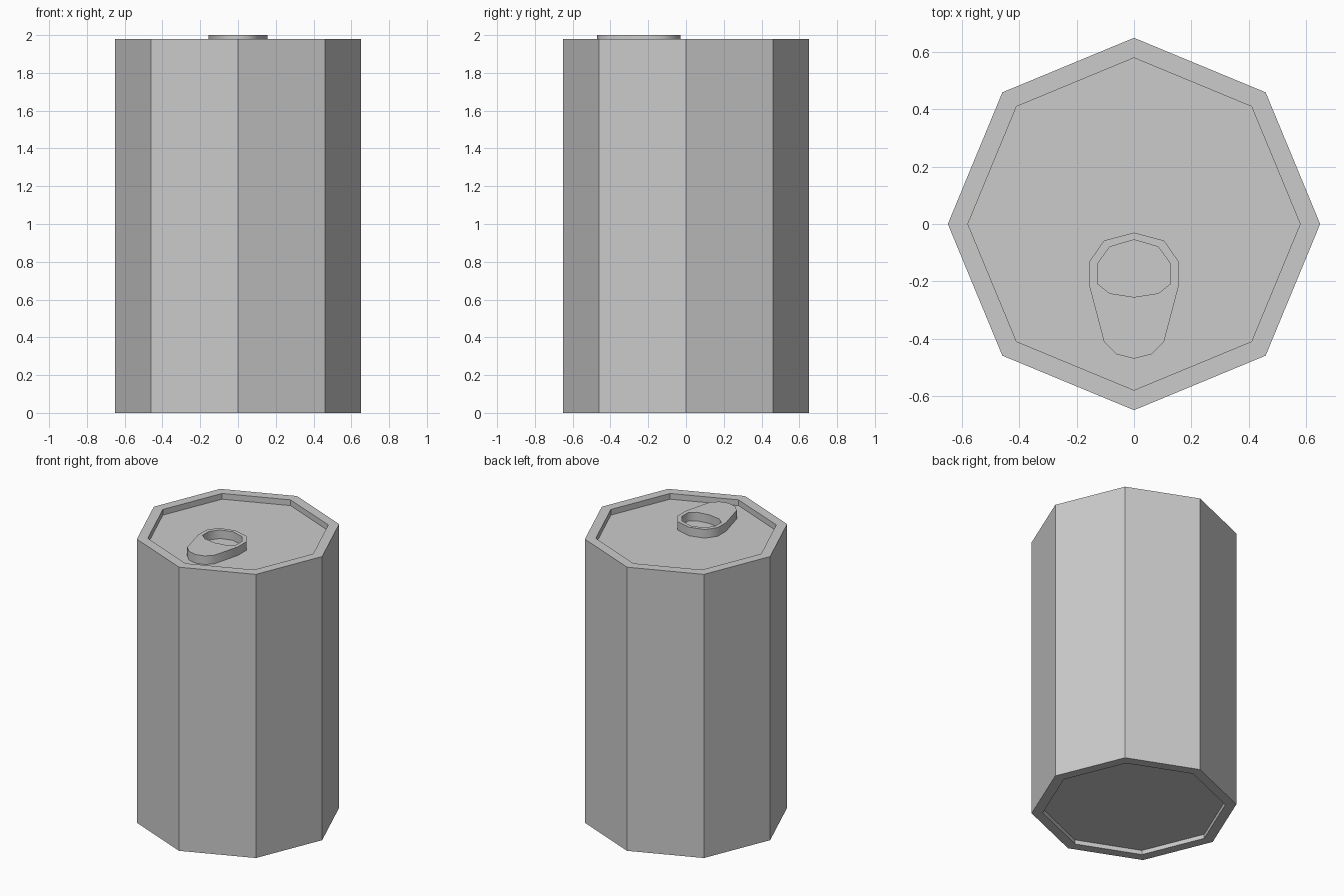
import bpy, bmesh
from math import cos, sin, tau

if "Cube" in bpy.data.objects:
    bpy.data.objects.remove(bpy.data.objects["Cube"])

SIDES = 8


def lathe(name, profile):
    """Revolve (radius, z) points around z as a closed, flat-sided solid."""
    bm = bmesh.new()
    rings = [[bm.verts.new((r * cos(tau * i / SIDES), r * sin(tau * i / SIDES), z))
              for i in range(SIDES)] for r, z in profile]
    for lower, upper in zip(rings, rings[1:]):
        for i in range(SIDES):
            j = (i + 1) % SIDES
            bm.faces.new((lower[i], lower[j], upper[j], upper[i]))
    bm.faces.new(rings[0][::-1])
    bm.faces.new(rings[-1])
    bmesh.ops.recalc_face_normals(bm, faces=bm.faces)
    mesh = bpy.data.meshes.new(name)
    bm.to_mesh(mesh)
    bm.free()
    obj = bpy.data.objects.new(name, mesh)
    bpy.context.collection.objects.link(obj)
    return obj


def plate(name, half_outlines, z0, z1):
    """Extrude mirrored half outlines; inner outlines become holes."""
    curve = bpy.data.curves.new(name, 'CURVE')
    curve.dimensions = '2D'
    curve.fill_mode = 'BOTH'
    curve.extrude = (z1 - z0) / 2
    for half in half_outlines:
        pts = half + [(-x, y) for x, y in reversed(half[1:-1])]
        spline = curve.splines.new('POLY')
        spline.points.add(len(pts) - 1)
        for p, (x, y) in zip(spline.points, pts):
            p.co = (x, y, 0, 1)
        spline.use_cyclic_u = True
    obj = bpy.data.objects.new(name, curve)
    obj.location.z = (z0 + z1) / 2
    bpy.context.collection.objects.link(obj)
    bpy.context.view_layer.objects.active = obj
    obj.select_set(True)
    bpy.ops.object.convert(target='MESH')
    bpy.context.object.select_set(False)


# Can body with recessed base and lid
lathe("can_body", [(0.58, 0.03), (0.58, 0), (0.65, 0),
                   (0.65, 1.98), (0.58, 1.98), (0.58, 1.94)])

# Pull tab with finger hole, resting on the lid
tab = [(0, -0.03), (0.105, -0.058), (0.155, -0.13), (0.155, -0.22),
       (0.105, -0.41), (0.06, -0.455), (0, -0.47)]
hole = [(0, -0.055), (0.085, -0.08), (0.128, -0.14), (0.128, -0.208),
        (0.085, -0.242), (0, -0.255)]
plate("pull_tab", [tab, hole], 1.94, 2.0)
